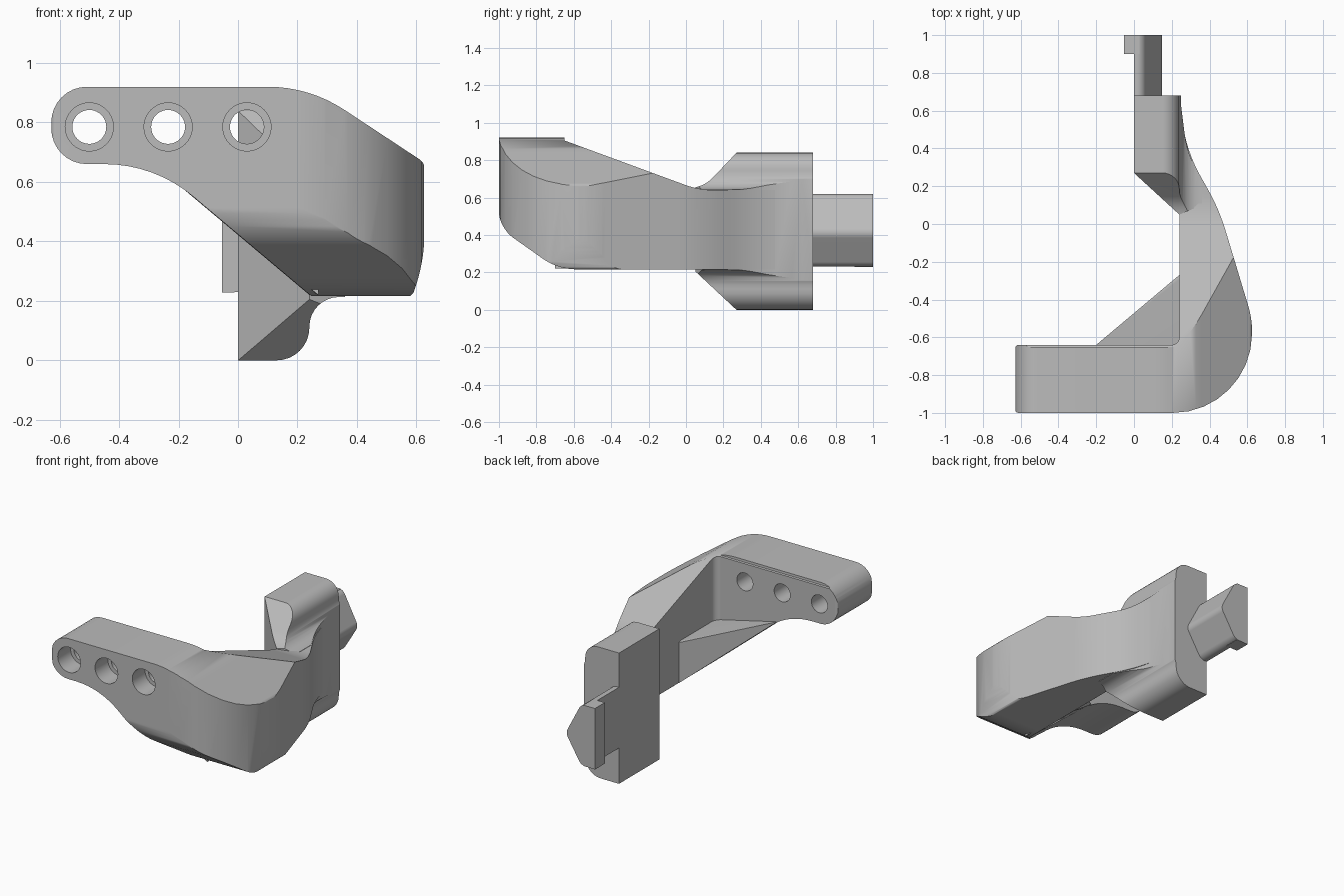
import bpy, bmesh, math
from mathutils import Vector
from mathutils.geometry import interpolate_bezier

old = bpy.data.objects.get("Cube")
if old:
    bpy.data.objects.remove(old, do_unlink=True)

grey = bpy.data.materials.new("plain grey")
grey.use_nodes = True
grey.diffuse_color = (0.5, 0.5, 0.5, 1)
for node in grey.node_tree.nodes:
    if node.type == 'BSDF_PRINCIPLED':
        node.inputs["Base Color"].default_value = grey.diffuse_color
        node.inputs["Roughness"].default_value = 0.6


def rounded(points, steps=9):
    """Profile points (a, b, setback); a setback rounds that corner with an arc."""
    out = []
    for i, p in enumerate(points):
        c = Vector(p[:2])
        if len(p) < 3:
            out.append(c)
            continue
        before = (Vector(points[i - 1][:2]) - c).normalized()
        after = (Vector(points[(i + 1) % len(points)][:2]) - c).normalized()
        turn = math.pi - before.angle(after)
        k = 1 - 4 / 3 * math.tan(turn / 4) / math.tan(turn / 2)
        t = p[2]
        out += [Vector(v[:2]) for v in interpolate_bezier(
            c + before * t, c + before * t * k, c + after * t * k, c + after * t, steps)]
    return out


def add_object(name, bm):
    bmesh.ops.recalc_face_normals(bm, faces=bm.faces)
    mesh = bpy.data.meshes.new(name)
    bm.to_mesh(mesh)
    bm.free()
    mesh.materials.append(grey)
    obj = bpy.data.objects.new(name, mesh)
    bpy.context.scene.collection.objects.link(obj)
    return obj


def prism(name, axis, points, low, high):
    """Extrude a profile along the named axis."""
    place = {'x': lambda a, b, h: (h, a, b),
             'y': lambda a, b, h: (a, h, b),
             'z': lambda a, b, h: (a, b, h)}[axis]
    bm = bmesh.new()
    face = bm.faces.new([bm.verts.new(place(a, b, low)) for a, b in rounded(points)])
    new = bmesh.ops.extrude_face_region(bm, geom=[face])["geom"]
    bmesh.ops.translate(bm, vec=Vector(place(0, 0, high - low)),
                        verts=[g for g in new if isinstance(g, bmesh.types.BMVert)])
    return add_object(name, bm)


def apply_modifier(obj, mod):
    bpy.context.view_layer.objects.active = obj
    bpy.ops.object.modifier_apply(modifier=mod.name)


def combine(obj, other, operation):
    mod = obj.modifiers.new("cut", 'BOOLEAN')
    mod.operation, mod.solver, mod.object = operation, 'EXACT', other
    apply_modifier(obj, mod)
    bpy.data.objects.remove(other, do_unlink=True)


def finish(obj):
    bpy.ops.object.select_all(action='DESELECT')
    obj.select_set(True)
    bpy.context.view_layer.objects.active = obj
    bpy.ops.object.shade_smooth_by_angle(angle=math.radians(32))
    mod = obj.modifiers.new("even shading", 'WEIGHTED_NORMAL')
    mod.keep_sharp = True


# Curved arm: plan outline trimmed by front and side profiles
arm = prism("curved_arm", 'z', [
    (-0.63, -1, 0.02), (0.625, -1, 0.42), (0.625, -0.5, 0.07), (0.45, 0.08, 0.12),
    (0.28, 0.38, 0.15), (0.245, 0.62), (0.24, 0.62), (0.24, -0.64, 0.04),
    (-0.63, -0.64, 0.02)], -0.2, 1.2)
combine(arm, prism("front_trim", 'y', [
    (-0.628, 0.92, 0.12), (0.24, 0.92, 0.14), (0.627, 0.665, 0.02), (0.627, 0.33, 0.1),
    (0.585, 0.213, 0.02), (0.25, 0.213), (-0.28, 0.66, 0.17), (-0.628, 0.66, 0.12)],
    -1.2, 1.2), 'INTERSECT')
combine(arm, prism("side_trim", 'x', [
    (-1.002, 1.1), (-0.66, 1.1), (-0.65, 0.905), (0.07, 0.64, 0.08), (0.8, 0.64),
    (0.8, 0.216), (-0.685, 0.216, 0.1), (-1.002, 0.44, 0.1)], -1, 1), 'INTERSECT')


# Counterbored bolt holes
def disc(name, x, radius, low, high):
    ring = [(x + radius * math.cos(a), 0.785 + radius * math.sin(a))
            for a in (math.tau * i / 40 for i in range(40))]
    return prism(name, 'y', ring, low, high)


for x in (-0.5, -0.235, 0.03):
    combine(arm, disc("hole", x, 0.057, -1.2, -0.5), 'DIFFERENCE')
    combine(arm, disc("counterbore", x, 0.081, -1.2, -0.87), 'DIFFERENCE')
finish(arm)

# Wedge filling the lower inside corner
bm = bmesh.new()
for p in ((-0.2, -0.64, 0.59), (-0.2, -0.7, 0.59), (0.24, -0.27, 0.48), (0.24, -0.27, 0.22),
          (0.27, -0.7, 0.48), (0.27, -0.7, 0.22), (0.27, -0.27, 0.48), (0.27, -0.27, 0.22)):
    bm.verts.new(p)
bmesh.ops.convex_hull(bm, input=bm.verts)
finish(add_object("corner_wedge", bm))

# Mounting block with sloped leading faces and flared outer side
block = prism("mounting_block", 'z', [
    (0, 0.27), (0.24, 0.05), (0.36, 0.1), (0.36, 0.23), (0.28, 0.38, 0.1),
    (0.25, 0.62), (0.25, 0.68), (0, 0.68)], -0.2, 1.2)
combine(block, prism("front_trim", 'y', [
    (-0.1, 0), (0.24, 0, 0.11), (0.24, 0.213, 0.1), (0.6, 0.213), (0.6, 0.642),
    (0.24, 0.642, 0.1), (0.24, 0.84, 0.09), (-0.1, 0.84)], -0.5, 1.2), 'INTERSECT')
combine(block, prism("side_trim", 'x', [
    (-0.05, 0.205), (0.05, 0.205), (0.28, -0.01), (0.8, -0.01), (0.8, 0.85),
    (0.28, 0.85), (0.09, 0.65, 0.08), (-0.05, 0.65)], -0.5, 1), 'INTERSECT')
finish(block)

# Ridged peg with a hooked end
peg = prism("peg", 'y', [
    (0, 0.23), (0.045, 0.23, 0.03), (0.155, 0.41, 0.03), (0.045, 0.62, 0.03), (0, 0.62)],
    0.6, 1)
finish(peg)
hook = prism("peg_hook", 'y', [(-0.053, 0.228), (0.03, 0.23), (0.03, 0.62), (-0.053, 0.62)],
             0.9, 1)
finish(hook)
